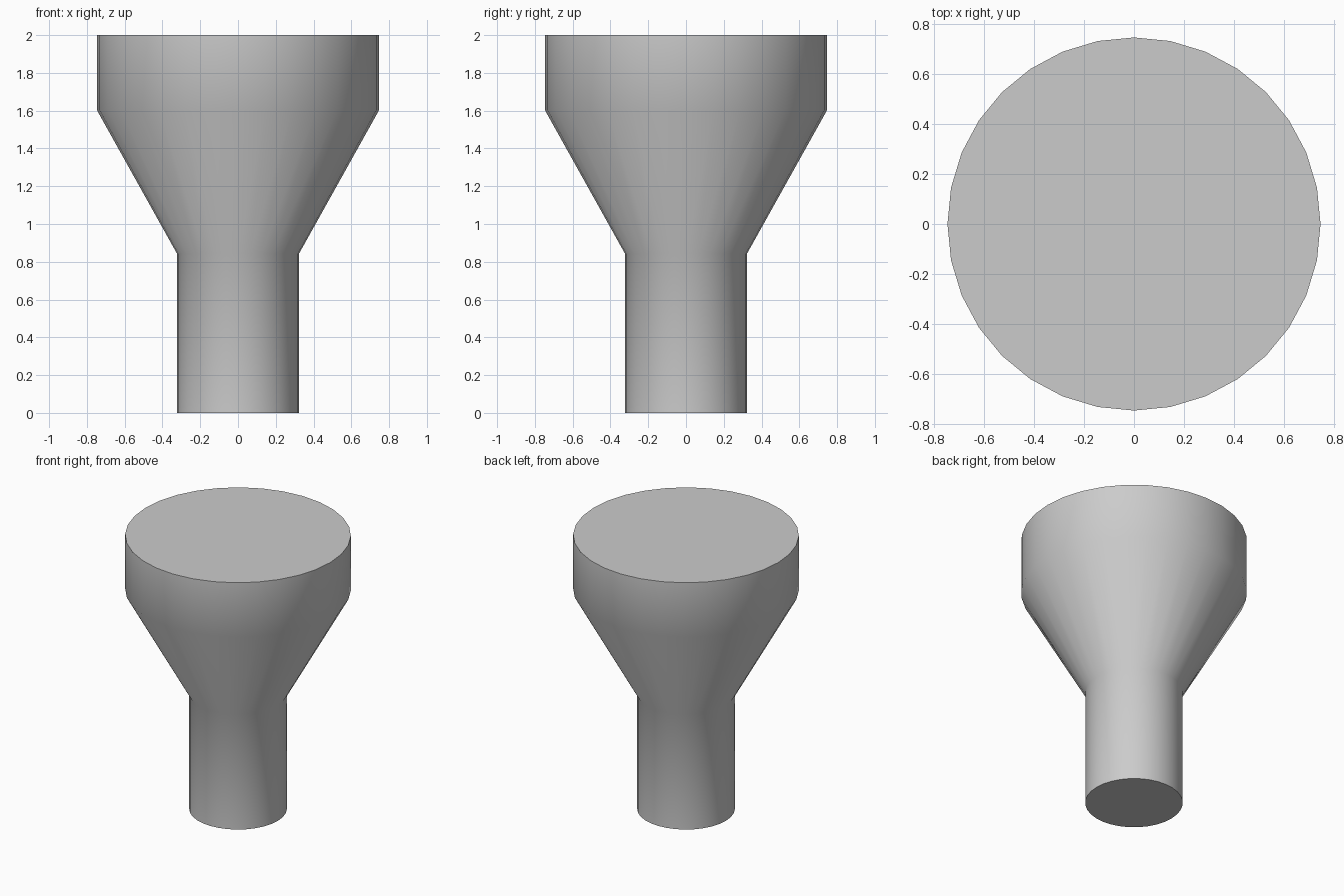
import bpy, bmesh, math

if "Cube" in bpy.data.objects:
    bpy.data.objects.remove(bpy.data.objects["Cube"])

SEGMENTS = 32
# (radius, height) outline: neck, flare, wide head
PROFILE = [(0.323, 0.0), (0.323, 0.843), (0.747, 1.603), (0.747, 2.0)]

grey = bpy.data.materials.new("plain grey")
grey.diffuse_color = (0.6, 0.6, 0.6, 1)
grey.use_nodes = True
grey.node_tree.nodes["Principled BSDF"].inputs["Base Color"].default_value = grey.diffuse_color

# Stack rings along the outline and bridge them
bm = bmesh.new()
rings = []
for r, z in PROFILE:
    rings.append([bm.verts.new((r * math.cos(a), r * math.sin(a), z))
                  for a in (2 * math.pi * i / SEGMENTS for i in range(SEGMENTS))])
for low, high in zip(rings, rings[1:]):
    for i in range(SEGMENTS):
        j = (i + 1) % SEGMENTS
        bm.faces.new((low[i], low[j], high[j], high[i]))

# Flat end caps
bm.faces.new(rings[0][::-1])
bm.faces.new(rings[-1])

mesh = bpy.data.meshes.new("flared_plug")
bm.to_mesh(mesh)
bm.free()
mesh.materials.append(grey)
plug = bpy.data.objects.new("flared_plug", mesh)
bpy.context.collection.objects.link(plug)

# Smooth sides, crisp cap rims
bpy.context.view_layer.objects.active = plug
plug.select_set(True)
bpy.ops.object.shade_smooth_by_angle(angle=math.radians(40))
